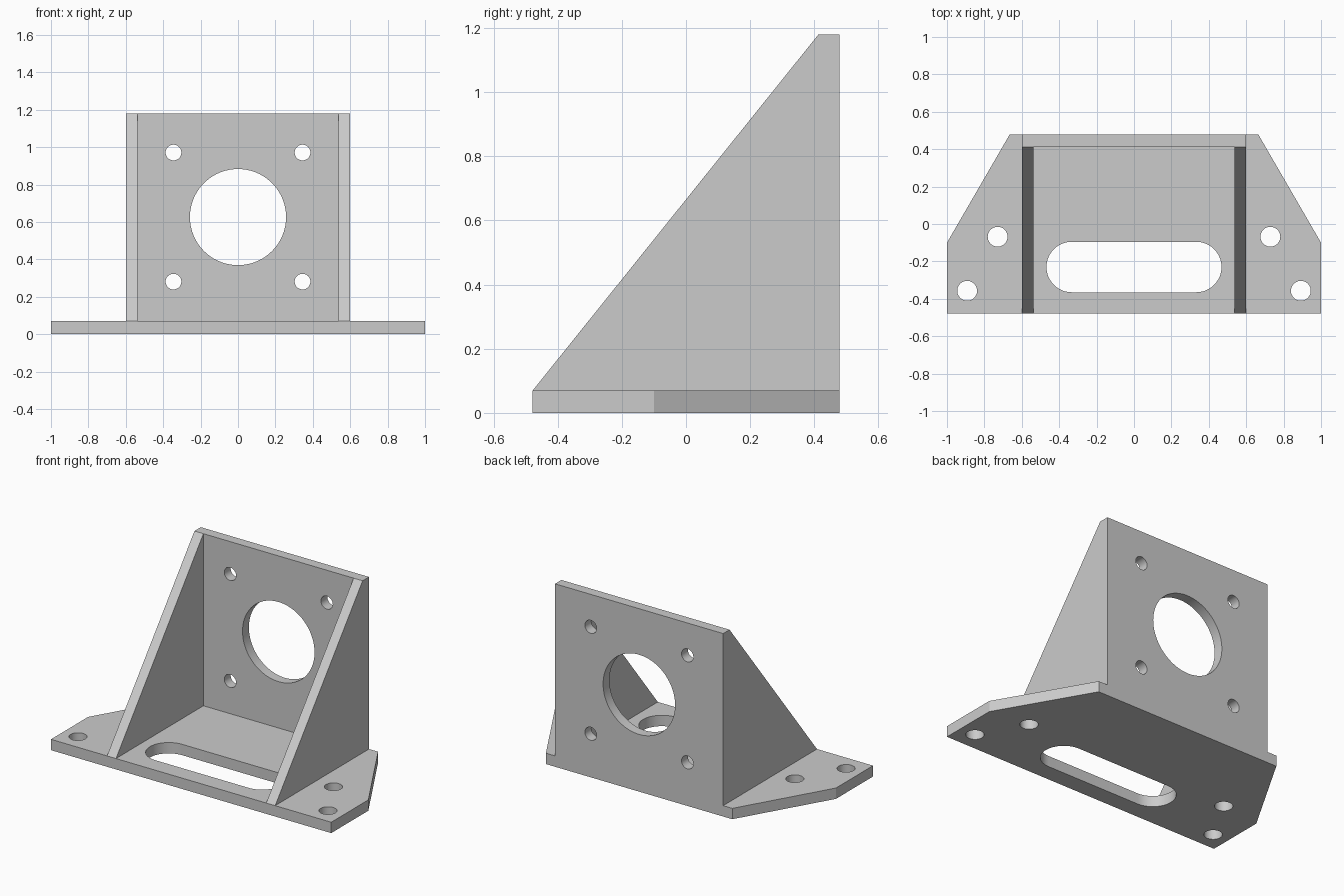
import bpy, bmesh
from math import cos, sin, pi
from mathutils import Vector

cube = bpy.data.objects.get("Cube")
if cube:
    bpy.data.objects.remove(cube, do_unlink=True)

grey = bpy.data.materials.new("plain grey")
grey.use_nodes = True
colour = (0.6, 0.6, 0.6, 1)
grey.diffuse_color = colour
grey.node_tree.nodes["Principled BSDF"].inputs["Base Color"].default_value = colour

# Main dimensions
HALF_DEPTH = 0.478
PLATE_TOP = 0.07
WALL_FRONT = 0.413
HEIGHT = 1.18
WALL_SIDE = 0.6
RIB_INNER = 0.536

# Where a profile point (u, v) at depth d lands for each extrusion axis
PLACE = {
    "x": lambda u, v, d: Vector((d, u, v)),
    "y": lambda u, v, d: Vector((u, d, v)),
    "z": lambda u, v, d: Vector((u, v, d)),
}


def prism(name, profile, axis, start, end):
    """Extrude a closed profile along an axis."""
    place = PLACE[axis]
    bm = bmesh.new()
    rings = [[bm.verts.new(place(u, v, d)) for u, v in profile] for d in (start, end)]
    for ring in rings:
        bm.faces.new(ring)
    n = len(profile)
    for i in range(n):
        j = (i + 1) % n
        bm.faces.new((rings[0][i], rings[0][j], rings[1][j], rings[1][i]))
    bmesh.ops.recalc_face_normals(bm, faces=bm.faces)
    mesh = bpy.data.meshes.new(name)
    bm.to_mesh(mesh)
    bm.free()
    obj = bpy.data.objects.new(name, mesh)
    bpy.context.collection.objects.link(obj)
    mesh.materials.append(grey)
    return obj


def arc(u, v, r, start=0, sweep=2 * pi, steps=48, closed=True):
    last = steps if closed else steps + 1
    return [(u + r * cos(start + sweep * i / steps),
             v + r * sin(start + sweep * i / steps)) for i in range(last)]


def activate(obj):
    bpy.ops.object.select_all(action="DESELECT")
    obj.select_set(True)
    bpy.context.view_layer.objects.active = obj


def cut(obj, profiles, axis, start, end):
    """Cut each profile straight through the object."""
    for profile in profiles:
        cutter = prism("cutter", profile, axis, start, end)
        cutter.hide_render = True
        mod = obj.modifiers.new("hole", "BOOLEAN")
        mod.operation = "DIFFERENCE"
        mod.solver = "EXACT"
        mod.object = cutter
        activate(obj)
        bpy.ops.object.modifier_apply(modifier=mod.name)
        bpy.data.objects.remove(cutter, do_unlink=True)
    activate(obj)
    bpy.ops.object.shade_smooth_by_angle()


# Base plate with tapered rear corners
right_edge = [(1, -HALF_DEPTH), (1, -0.1), (0.665, HALF_DEPTH)]
outline = right_edge + [(-x, y) for x, y in reversed(right_edge)]
base = prism("base_plate", outline, "z", 0, PLATE_TOP)

# Rounded slot and four mounting holes
slot = (arc(0.333, -0.23, 0.135, -pi / 2, pi, 24, False)
        + arc(-0.333, -0.23, 0.135, pi / 2, pi, 24, False))
mounts = [arc(s * x, y, 0.053) for s in (-1, 1)
          for x, y in ((0.729, -0.068), (0.892, -0.357))]
cut(base, [slot] + mounts, "z", -0.1, 0.2)

# Upright wall with a large bore and four bolt holes
wall_outline = [(-WALL_SIDE, PLATE_TOP), (WALL_SIDE, PLATE_TOP),
                (WALL_SIDE, HEIGHT), (-WALL_SIDE, HEIGHT)]
wall = prism("upright_wall", wall_outline, "y", WALL_FRONT, HALF_DEPTH)
bore = arc(0, 0.626, 0.257, steps=96)
bolts = [arc(s * 0.345, 0.626 + t * 0.345, 0.042) for s in (-1, 1) for t in (-1, 1)]
cut(wall, [bore] + bolts, "y", 0.3, 0.6)

# Triangular side ribs
triangle = [(-HALF_DEPTH, PLATE_TOP), (WALL_FRONT, PLATE_TOP), (WALL_FRONT, HEIGHT)]
for side, s in (("left", 1), ("right", -1)):
    prism(side + "_rib", triangle, "x", s * RIB_INNER, s * WALL_SIDE)
